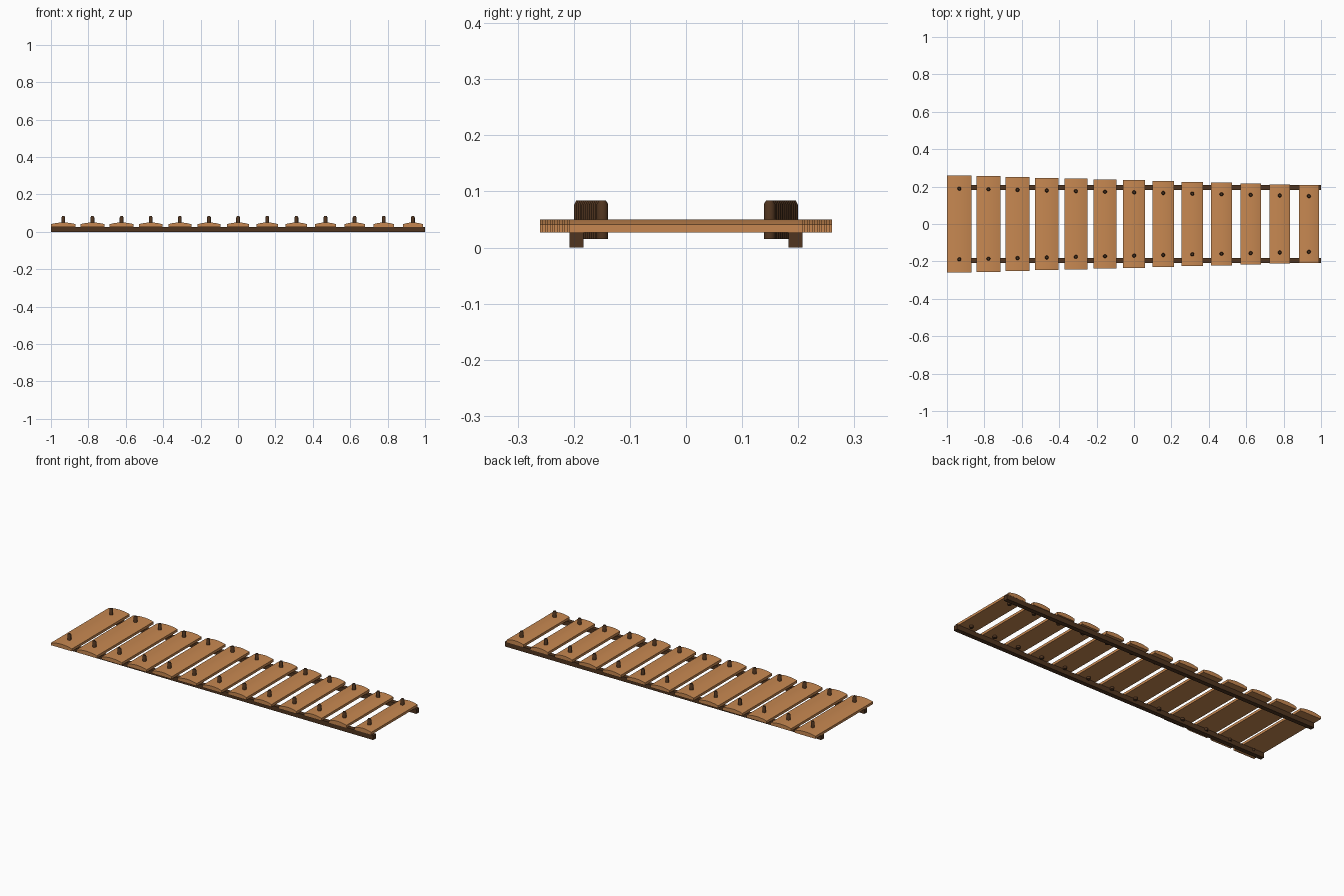
import bpy, bmesh, math

if "Cube" in bpy.data.objects:
    bpy.data.objects.remove(bpy.data.objects["Cube"])

COUNT = 13


def material(name, rgb):
    m = bpy.data.materials.new(name)
    m.diffuse_color = (*rgb, 1)
    m.use_nodes = True
    m.node_tree.nodes["Principled BSDF"].inputs["Base Color"].default_value = m.diffuse_color
    return m


bar_wood = material("warm wood", (0.57, 0.245, 0.082))
dark_wood = material("dark wood", (0.08, 0.035, 0.014))


def finish(bm, name, mat, location, smooth=True):
    bmesh.ops.recalc_face_normals(bm, faces=bm.faces)
    mesh = bpy.data.meshes.new(name)
    bm.to_mesh(mesh)
    bm.free()
    mesh.materials.append(mat)
    ob = bpy.data.objects.new(name, mesh)
    ob.location = location
    bpy.context.collection.objects.link(ob)
    if smooth:
        bpy.ops.object.select_all(action='DESELECT')
        ob.select_set(True)
        bpy.context.view_layer.objects.active = ob
        bpy.ops.object.shade_smooth_by_angle(angle=math.radians(35))
    return ob


def extrude_profile(bm, points, vector):
    face = bm.faces.new([bm.verts.new(p) for p in points])
    ext = bmesh.ops.extrude_face_region(bm, geom=[face])
    verts = [g for g in ext["geom"] if isinstance(g, bmesh.types.BMVert)]
    bmesh.ops.translate(bm, verts=verts, vec=vector)


def add_bar(name, x, width, half_len):
    """Bar with flat underside, low sides and a gently arched top."""
    bm = bmesh.new()
    w, n = width / 2, 10
    pts = [(-w, -half_len, 0.027), (w, -half_len, 0.027)]
    for i in range(n + 1):
        t = 1 - 2 * i / n
        pts.append((w * t, -half_len, 0.041 + 0.009 * (1 - t * t)))
    extrude_profile(bm, pts, (0, 2 * half_len, 0))
    finish(bm, name, bar_wood, (x, 0, 0))


def add_peg(name, x, y):
    """Round pin through the bar with a chamfered tip."""
    bm = bmesh.new()
    n = 16
    rings = [[bm.verts.new((r * math.cos(math.tau * i / n),
                            r * math.sin(math.tau * i / n), z)) for i in range(n)]
             for r, z in ((0.0102, 0.015), (0.0102, 0.077), (0.0065, 0.084))]
    for a, b in zip(rings, rings[1:]):
        for i in range(n):
            j = (i + 1) % n
            bm.faces.new((a[i], a[j], b[j], b[i]))
    bm.faces.new(rings[0])
    bm.faces.new(rings[-1])
    finish(bm, name, dark_wood, (x, y, 0))


# Two long support rails
for side, label in ((-1, "front"), (1, "back")):
    bm = bmesh.new()
    y0, y1 = -0.0125, 0.0125
    extrude_profile(bm, [(-1, y0, 0), (-1, y1, 0), (-1, y1, 0.027), (-1, y0, 0.027)],
                    (2, 0, 0))
    finish(bm, label + "_rail", dark_wood, (0, side * 0.195, 0), smooth=False)

# Graduated bars, each held by a pair of pegs
for k in range(COUNT):
    t = k / (COUNT - 1)
    x = -0.934 + 1.869 * t
    add_bar(f"bar_{k + 1}", x, 0.132 - 0.026 * t, 0.26 - 0.052 * t)
    for side, label in ((-1, "front"), (1, "back")):
        add_peg(f"{label}_peg_{k + 1}", x, side * (0.189 - 0.04 * t))
